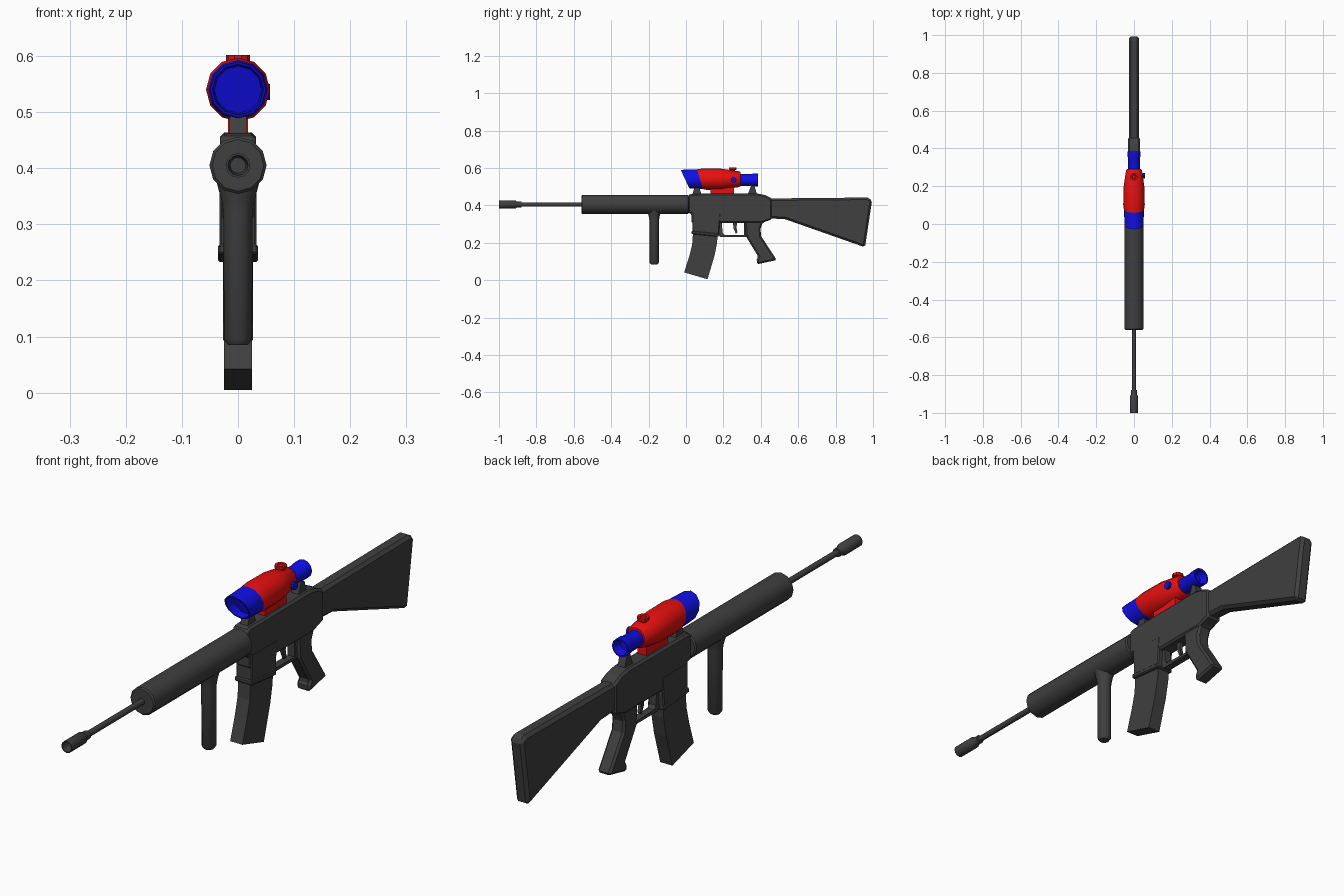
import bpy, bmesh, math
from mathutils import Vector


def material(name, rgb):
    m = bpy.data.materials.new(name)
    m.diffuse_color = (*rgb, 1)
    return m


DARK = material("dark_grey", (0.05, 0.05, 0.05))
RED = material("red", (0.8, 0.005, 0.005))
BLUE = material("blue", (0.005, 0.005, 0.8))


def finish(name, bm, mat, smooth=0, bevel=0):
    bmesh.ops.recalc_face_normals(bm, faces=bm.faces)
    me = bpy.data.meshes.new(name)
    bm.to_mesh(me)
    bm.free()
    ob = bpy.data.objects.new(name, me)
    bpy.context.collection.objects.link(ob)
    me.materials.append(mat)
    if bevel:
        b = ob.modifiers.new("Bevel", 'BEVEL')
        b.width, b.segments, b.limit_method = bevel, 1, 'ANGLE'
        b.angle_limit = math.radians(40)
    if smooth:
        bpy.ops.object.select_all(action='DESELECT')
        ob.select_set(True)
        bpy.context.view_layer.objects.active = ob
        bpy.ops.object.shade_smooth_by_angle(angle=math.radians(smooth))
    return ob


def slab(name, half, outline, bevel=0, mat=DARK):
    """Side outline (y, z) extruded evenly to both sides of x = 0."""
    bm = bmesh.new()
    face = bm.faces.new([bm.verts.new((-half, y, z)) for y, z in outline])
    new = bmesh.ops.extrude_face_region(bm, geom=[face])['geom']
    moved = [v for v in new if isinstance(v, bmesh.types.BMVert)]
    bmesh.ops.translate(bm, vec=(2 * half, 0, 0), verts=moved)
    return finish(name, bm, mat, bevel=bevel)


def turned(name, origin, axis, profile, sides=12, mat=DARK, smooth=35):
    """Profile (distance, radius[, shear with height]) turned about an axis."""
    bm = bmesh.new()
    o, a = Vector(origin), Vector(axis)
    u = Vector((0, 1, 0)) if abs(a.x) else Vector((1, 0, 0))
    w = a.cross(u)
    rings = []
    for p in profile:
        d, r, k = (*p, 0)[:3]
        ring = []
        for i in range(sides):
            t = 2 * math.pi * i / sides
            off = u * math.cos(t) * r + w * math.sin(t) * r
            ring.append(bm.verts.new(o + a * (d + k * off.z) + off))
        rings.append(ring)
    for r0, r1 in zip(rings, rings[1:]):
        for i in range(sides):
            j = (i + 1) % sides
            bm.faces.new((r0[i], r0[j], r1[j], r1[i]))
    bm.faces.new(rings[0])
    bm.faces.new(rings[-1])
    return finish(name, bm, mat, smooth)


Y, Z, X = (0, 1, 0), (0, 0, 1), (1, 0, 0)

# Barrel, muzzle and handguard
turned("barrel", (0, 0, 0.405), Y, [(-0.89, 0.011), (-0.54, 0.011)])
turned("muzzle", (0, 0, 0.405), Y,
       [(-0.96, 0.014), (-1.0, 0.018), (-1.0, 0.022), (-0.912, 0.022),
        (-0.905, 0.017), (-0.88, 0.016)])
turned("handguard", (0, 0, 0.405), Y,
       [(-0.56, 0.046), (-0.555, 0.051), (0.01, 0.051), (0.015, 0.046)])
turned("foregrip", (0, -0.17, 0), Z,
       [(0.085, 0.018), (0.095, 0.025), (0.32, 0.026), (0.34, 0.029), (0.375, 0.038)])

# Receiver, magazine well and its lip
slab("receiver", 0.032,
     [(0.01, 0.455), (0.03, 0.462), (0.38, 0.464), (0.42, 0.456), (0.46, 0.437),
      (0.46, 0.325), (0.40, 0.305), (0.03, 0.305), (0.03, 0.355), (0.01, 0.36)], 0.008)
slab("magazine_well", 0.033,
     [(0.033, 0.36), (0.185, 0.36), (0.175, 0.24), (0.035, 0.255)], 0.004)
slab("magazine_well_lip", 0.036,
     [(0.03, 0.265), (0.175, 0.25), (0.175, 0.232), (0.03, 0.247)], 0.004)
slab("magazine", 0.025,
     [(0.038, 0.26), (0.17, 0.26), (0.166, 0.20), (0.152, 0.13), (0.115, 0.005),
      (-0.01, 0.042), (0.018, 0.13), (0.033, 0.19)])

# Trigger group
slab("trigger_guard", 0.014,
     [(0.17, 0.31), (0.192, 0.31), (0.195, 0.255), (0.205, 0.243), (0.31, 0.241),
      (0.31, 0.305), (0.34, 0.305), (0.34, 0.23), (0.185, 0.23), (0.17, 0.245)])
slab("trigger", 0.006,
     [(0.25, 0.31), (0.273, 0.31), (0.27, 0.28), (0.275, 0.255), (0.267, 0.248),
      (0.255, 0.275)])

# Rear grip and stock
slab("rear_grip", 0.027,
     [(0.315, 0.315), (0.45, 0.33), (0.41, 0.305), (0.398, 0.275), (0.402, 0.235),
      (0.485, 0.108), (0.38, 0.085), (0.378, 0.11), (0.387, 0.125), (0.32, 0.235)], 0.008)
slab("stock", 0.027,
     [(0.44, 0.437), (0.97, 0.442), (0.995, 0.428), (0.957, 0.176), (0.53, 0.326),
      (0.46, 0.33), (0.415, 0.31)], 0.011)

# Scope mounting: two posts and a base block
for name, y in (("front_post", 0.058), ("rear_post", 0.355)):
    slab(name, 0.015, [(y - 0.026, 0.455), (y + 0.026, 0.455),
                       (y + 0.012, 0.50), (y - 0.006, 0.51)])
slab("scope_base", 0.018,
     [(0.132, 0.46), (0.257, 0.46), (0.257, 0.51), (0.132, 0.51)], mat=RED)

# Scope: slanted front hood, body, eyepiece
C = (0, 0, 0.54)
turned("scope_hood", C, Y,
       [(0.035, 0.042, -0.3), (-0.005, 0.045, -0.47), (-0.005, 0.05, -0.47),
        (0.075, 0.053, -0.3)], mat=BLUE)
turned("scope_body", C, Y,
       [(0.075, 0.053, -0.3), (0.10, 0.057, -0.2), (0.19, 0.056), (0.285, 0.042), (0.292, 0.036)],
       mat=RED)
turned("scope_eyepiece", (0, 0, 0.536), Y,
       [(0.285, 0.031), (0.35, 0.031), (0.357, 0.034), (0.384, 0.034),
        (0.384, 0.028), (0.355, 0.02)], mat=BLUE)

# Adjustment knobs
turned("top_knob", (0, 0.25, 0), Z,
       [(0.57, 0.014), (0.59, 0.014), (0.591, 0.021), (0.602, 0.021), (0.602, 0.012), (0.598, 0.01)],
       10, RED)
turned("side_knob", (0, 0.255, 0.536), X,
       [(0.03, 0.010), (0.046, 0.010), (0.047, 0.015), (0.057, 0.015)], 10, BLUE)
